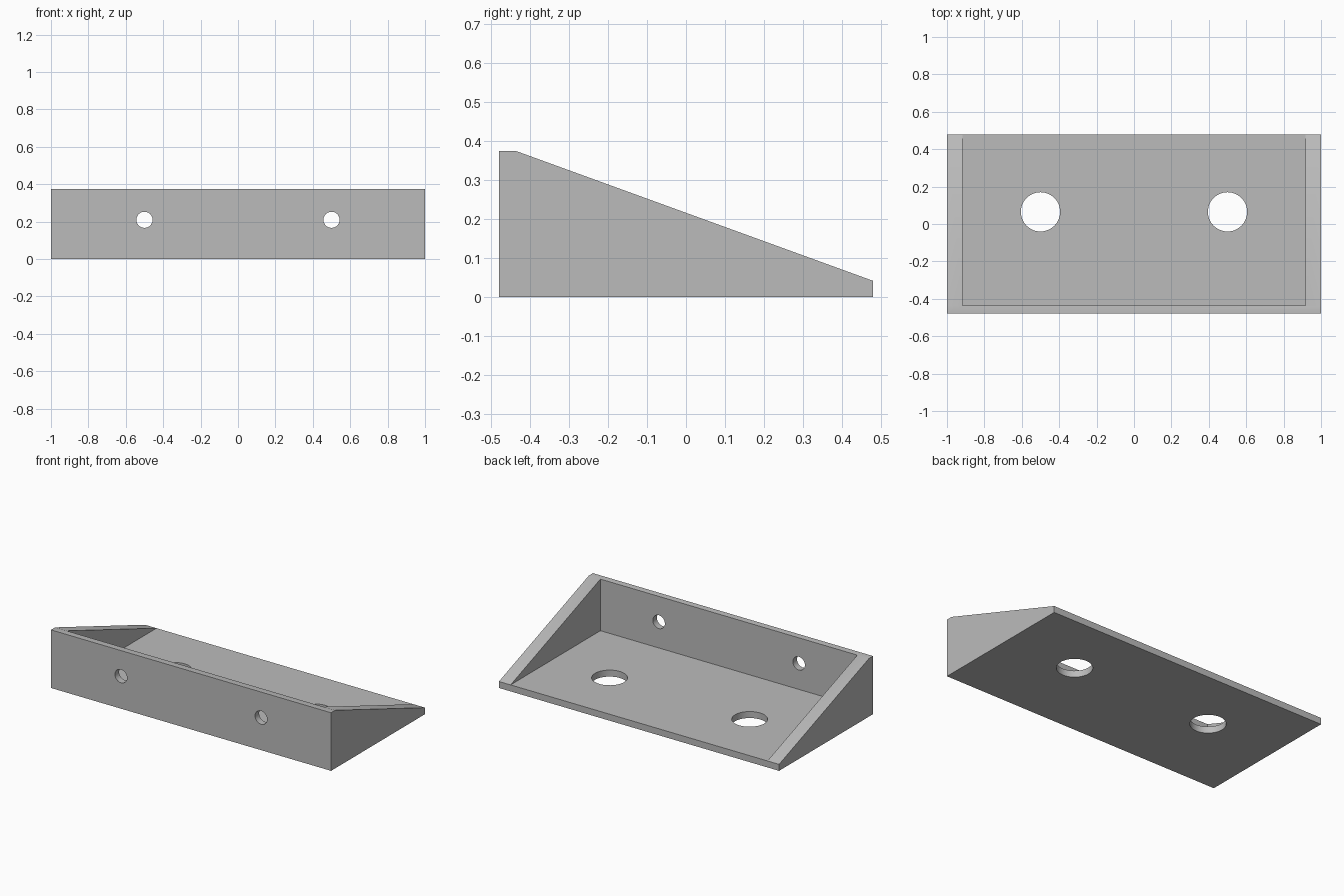
import bpy
import bmesh
import math

HALF_X, HALF_Y, HEIGHT = 1.0, 0.479, 0.375
FLOOR = 0.042      # floor and front wall thickness
CHEEK_X = 0.917    # inner face of the side cheeks

cube = bpy.data.objects.get("Cube")
if cube:
    bpy.data.objects.remove(cube, do_unlink=True)

grey = bpy.data.materials.new("plain grey")
grey.use_nodes = True
colour = (0.5, 0.5, 0.5, 1)
grey.diffuse_color = colour
grey.node_tree.nodes["Principled BSDF"].inputs["Base Color"].default_value = colour


def extrude_profile(name, points, half_width):
    """Extrude a (y, z) outline along x, centred on x = 0."""
    bm = bmesh.new()
    face = bm.faces.new([bm.verts.new((-half_width, y, z)) for y, z in points])
    moved = bmesh.ops.extrude_face_region(bm, geom=[face])["geom"]
    bmesh.ops.translate(bm, vec=(2 * half_width, 0, 0),
                        verts=[v for v in moved if isinstance(v, bmesh.types.BMVert)])
    bmesh.ops.recalc_face_normals(bm, faces=bm.faces)
    mesh = bpy.data.meshes.new(name)
    bm.to_mesh(mesh)
    bm.free()
    obj = bpy.data.objects.new(name, mesh)
    bpy.context.collection.objects.link(obj)
    mesh.materials.append(grey)
    return obj


def drill(name, radius, location, tilt=0):
    bpy.ops.mesh.primitive_cylinder_add(vertices=48, radius=radius, depth=0.2,
                                        location=location, rotation=(tilt, 0, 0))
    obj = bpy.context.object
    obj.name = name
    obj.data.materials.append(grey)
    return obj


# Wedge body: tall front wall sloping down to a thin back edge
front_inner = -HALF_Y + FLOOR
bracket = extrude_profile("wedge_bracket", [
    (-HALF_Y, 0), (HALF_Y, 0), (HALF_Y, FLOOR),
    (front_inner, HEIGHT), (-HALF_Y, HEIGHT)], HALF_X)

# Pocket between the cheeks, open to the top and back
cutters = [extrude_profile("pocket_cutter", [
    (front_inner, FLOOR), (HALF_Y + 0.1, FLOOR),
    (HALF_Y + 0.1, HEIGHT + 0.1), (front_inner, HEIGHT + 0.1)], CHEEK_X)]

# Large floor holes and small front wall holes
for side, x in (("left", 0.5), ("right", -0.5)):
    cutters.append(drill(side + "_floor_hole_cutter", 0.105, (x, 0.065, 0.02)))
    cutters.append(drill(side + "_wall_hole_cutter", 0.043,
                         (x, -HALF_Y + 0.02, 0.21), math.pi / 2))

bpy.ops.object.select_all(action="DESELECT")
bpy.context.view_layer.objects.active = bracket
bracket.select_set(True)
for cutter in cutters:
    cut = bracket.modifiers.new(cutter.name, "BOOLEAN")
    cut.operation = "DIFFERENCE"
    cut.solver = "EXACT"
    cut.object = cutter
    bpy.ops.object.modifier_apply(modifier=cut.name)
    bpy.data.objects.remove(cutter, do_unlink=True)

# Crisp edges, round hole walls
bpy.ops.object.shade_smooth_by_angle(angle=math.radians(20))
